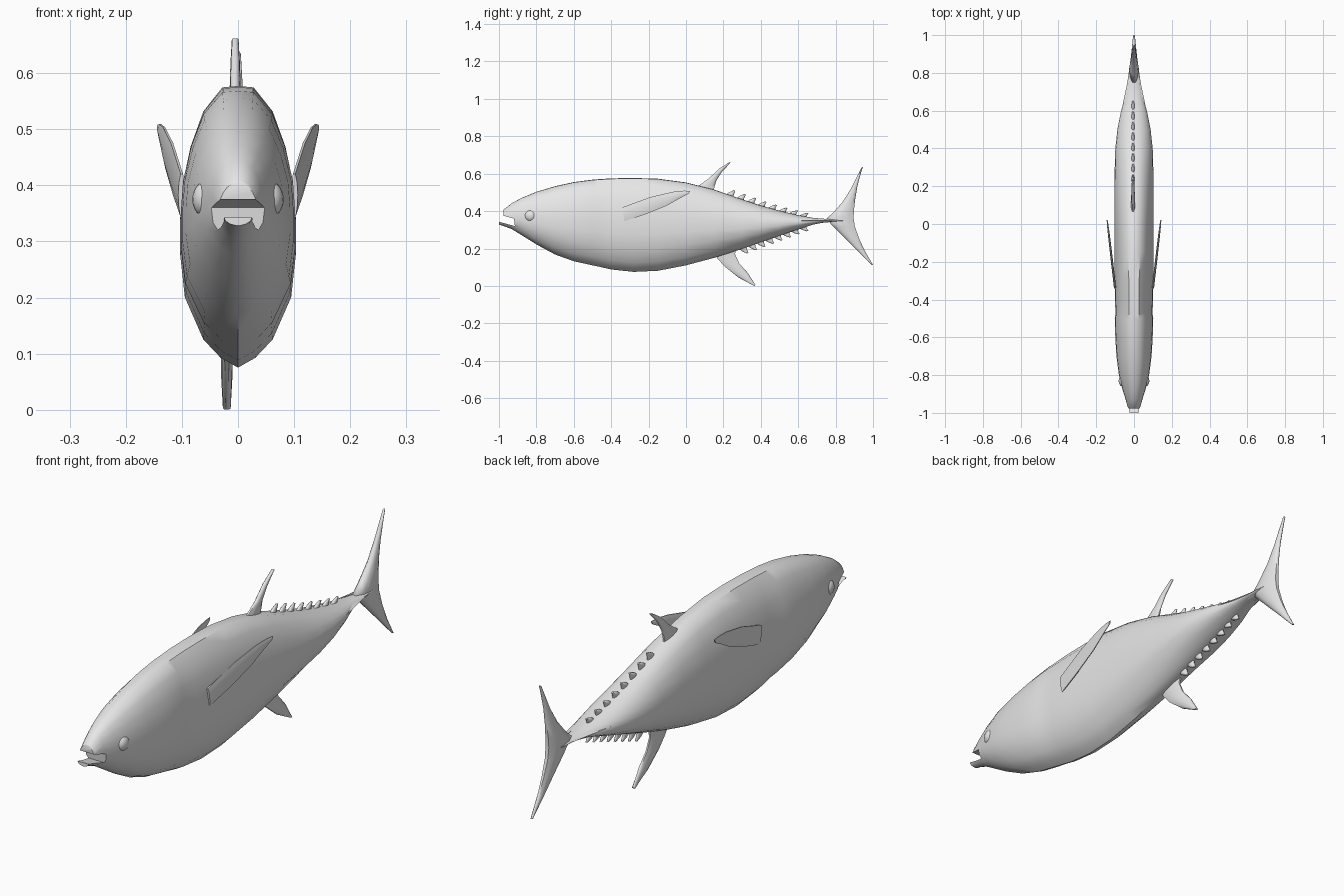
import bpy, bmesh, math
from mathutils import Vector

if "Cube" in bpy.data.objects:
    bpy.data.objects.remove(bpy.data.objects["Cube"])

grey = bpy.data.materials.new("plain light grey")
grey.diffuse_color = (0.8, 0.8, 0.8, 1)
grey.use_nodes = True
grey.node_tree.nodes["Principled BSDF"].inputs["Base Color"].default_value = grey.diffuse_color


def loft(name, rings, angle=45):
    """Skin a list of equal-length closed rings and cap both ends."""
    bm = bmesh.new()
    rows = [[bm.verts.new(p) for p in ring] for ring in rings]
    n = len(rows[0])
    for a, b in zip(rows, rows[1:]):
        for i in range(n):
            j = (i + 1) % n
            bm.faces.new((a[i], a[j], b[j], b[i]))
    bm.faces.new(rows[0])
    bm.faces.new(rows[-1])
    bmesh.ops.recalc_face_normals(bm, faces=bm.faces)
    mesh = bpy.data.meshes.new(name)
    bm.to_mesh(mesh)
    bm.free()
    obj = bpy.data.objects.new(name, mesh)
    bpy.context.collection.objects.link(obj)
    mesh.materials.append(grey)
    smooth(obj, angle)
    return obj


def smooth(obj, angle):
    bpy.ops.object.select_all(action='DESELECT')
    obj.select_set(True)
    bpy.context.view_layer.objects.active = obj
    bpy.ops.object.shade_smooth_by_angle(angle=math.radians(angle))


def fin(name, stations, x_of=lambda y: 0.0):
    """Lens-section blade; station = lead y, lead z, trail y, trail z, thickness."""
    rings = []
    for ly, lz, ty, tz, t in stations:
        ring = []
        for f, s in ((0, .35), (.2, .85), (.5, 1), (.8, .75), (1, .3),
                     (1, -.3), (.8, -.75), (.5, -1), (.2, -.85), (0, -.35)):
            y, z = ly + (ty - ly) * f, lz + (tz - lz) * f
            ring.append((x_of(y) + s * t / 2, y, z))
        rings.append(ring)
    return loft(name, rings, 60)


# body: y, top z, bottom z, half width
stations = [
    (-1.0, .36, .328, .024), (-.975, .408, .320, .032), (-.93, .443, .303, .044),
    (-.88, .470, .272, .060), (-.8, .503, .222, .080), (-.7, .533, .168, .093),
    (-.6, .555, .132, .099), (-.5, .568, .110, .102), (-.475, .570, .105, .098),
    (-.4, .575, .088, .101), (-.28, .577, .075, .103), (-.15, .573, .081, .103),
    (0, .553, .110, .103), (.15, .515, .150, .103), (.3, .463, .198, .102),
    (.4, .430, .233, .099), (.5, .402, .268, .088), (.6, .378, .302, .068),
    (.68, .364, .328, .044), (.75, .357, .341, .031), (.84, .356, .344, .024)]
half = [(.27, .99), (.6, .82), (.82, .57), (.96, .3), (1, .05), (1, -.2),
        (.92, -.5), (.6, -.8), (.3, -.93)]
section = [(0, 1)] + half + [(0, -1)] + [(-u, v) for u, v in reversed(half)]
body = loft("body", [[(u * w, y, (t + b) / 2 + v * (t - b) / 2) for u, v in section]
                     for y, t, b, w in stations])

# open mouth, cut out of the head
mouth = [(-1.1, .46), (-.982, .46), (-.975, .375), (-.92, .36),
         (-.915, .32), (-1.0, .343), (-1.1, .345)]
cutter = loft("mouth_cutter", [[(x, y, z) for y, z in mouth] for x in (-.2, .2)])
cutter.hide_render = True
cut = body.modifiers.new("mouth", 'BOOLEAN')
cut.operation, cut.solver, cut.object = 'DIFFERENCE', 'EXACT', cutter
bpy.context.view_layer.objects.active = body
bpy.ops.object.modifier_apply(modifier=cut.name)
bpy.data.objects.remove(cutter)
smooth(body, 45)

# eyes
for side, label in ((1, "right"), (-1, "left")):
    bpy.ops.mesh.primitive_uv_sphere_add(segments=20, ring_count=12, radius=.033,
                                         location=(side * .055, -.83, .375))
    eye = bpy.context.object
    eye.name = label + "_eye"
    eye.scale.x = .8
    eye.data.materials.append(grey)
    smooth(eye, 60)

# pectoral fins, flaring away from the body
for side, label in ((1, "right"), (-1, "left")):
    fin(label + "_pectoral_fin", [
        (-.34, .420, -.33, .345, .012), (-.19, .475, -.22, .382, .012),
        (-.07, .503, -.10, .430, .011), (-.01, .509, -.03, .470, .009),
        (.022, .508, .012, .492, .006)],
        lambda y: side * (.1 + .042 * (y + .34) / .36))

# dorsal fin
fin("dorsal_fin", [(.02, .51, .16, .48, .022), (.065, .535, .15, .52, .022),
                   (.12, .572, .162, .563, .020), (.175, .625, .192, .61, .017),
                   (.232, .662, .238, .658, .012)], lambda y: -.005)

# anal fin
fin("anal_fin", [(.14, .19, .27, .21, .024), (.165, .15, .262, .17, .022),
                 (.205, .105, .285, .12, .021), (.28, .045, .33, .07, .020),
                 (.365, .0, .371, .006, .014)], lambda y: -.02)

# crescent tail
fin("tail_fin", [(.938, .633, .946, .637, .010), (.912, .58, .93, .585, .016),
                 (.882, .52, .916, .53, .022), (.838, .45, .904, .46, .032),
                 (.79, .395, .898, .405, .044), (.75, .358, .896, .365, .050),
                 (.79, .315, .902, .32, .044), (.85, .255, .925, .255, .032),
                 (.915, .19, .957, .185, .022), (.992, .112, 1.0, .112, .010)])


def edge_z(y, col):
    """Height of the back (col 1) or belly (col 2) outline at y."""
    for a, b in zip(stations, stations[1:]):
        if a[0] <= y <= b[0]:
            return a[col] + (b[col] - a[col]) * (y - a[0]) / (b[0] - a[0])


# rows of finlets behind the dorsal and anal fins
for col, sign, label, start in ((1, 1, "upper", .23), (2, -1, "lower", .30)):
    for i in range(8):
        y = start + i * (.62 - start) / 7
        z, h = edge_z(y, col), sign * (.026 - .0012 * i)
        fin(f"{label}_finlet_{i + 1}", [
            (y - .03, z - h * .4, y + .022, z - h * .8, .018),
            (y + .0, z + h * .5, y + .026, z + h * .1, .015),
            (y + .026, z + h * .95, y + .034, z + h * .8, .008)],
            lambda y: -.005)

# small side keels at the root of the tail
for side, label in ((1, "right"), (-1, "left")):
    loft(label + "_tail_keel", [
        [(side * (w - .02), y, .349 + d), (side * (w + b), y, .349), (side * (w - .02), y, .349 - d)]
        for y, w, b, d in ((.58, .07, .0, .006), (.66, .05, .004, .012),
                           (.74, .033, .004, .010), (.82, .025, .0, .005))], 60)
